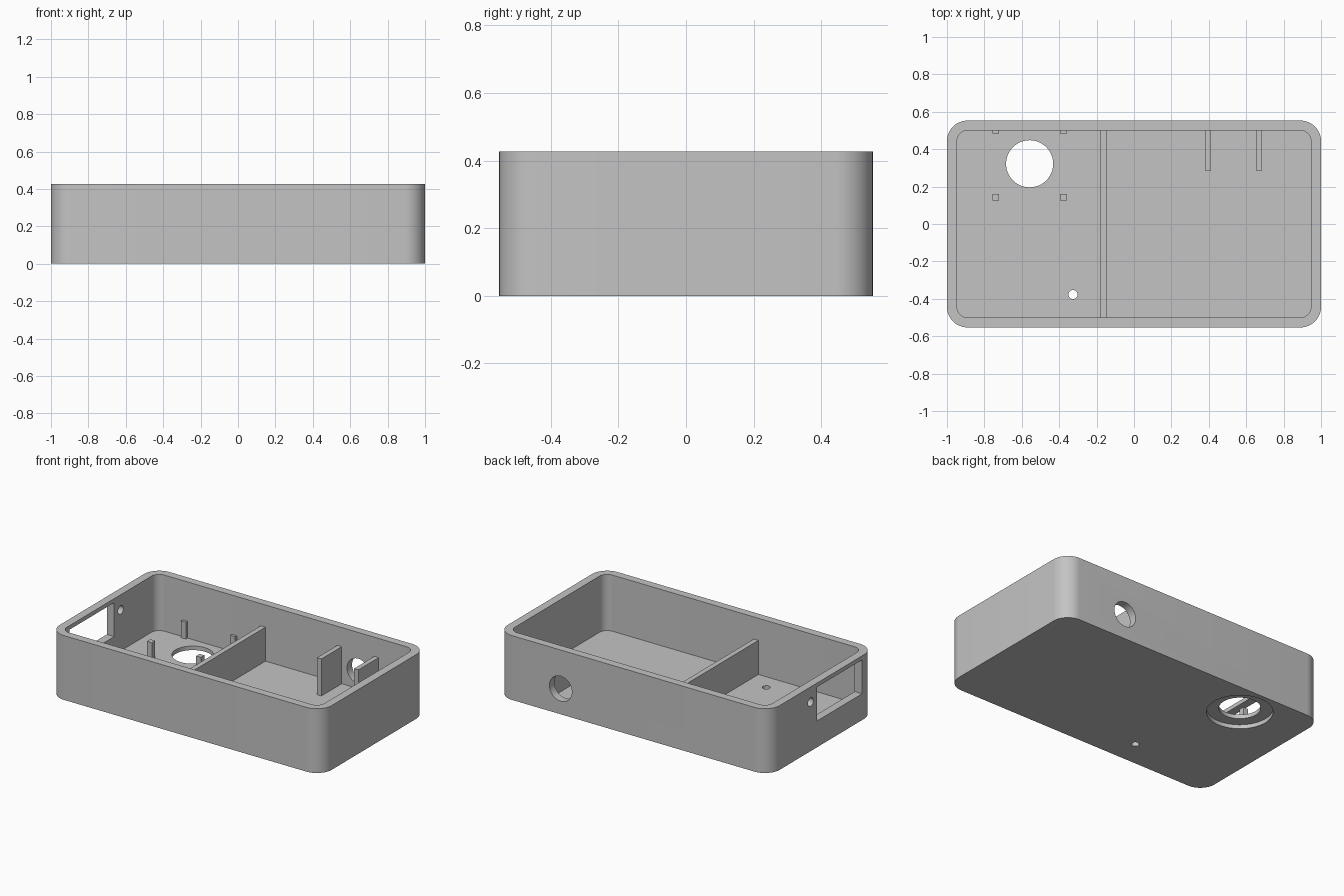
import bpy, bmesh, math
from mathutils import Matrix, Vector

cube = bpy.data.objects.get("Cube")
if cube:
    bpy.data.objects.remove(cube, do_unlink=True)

grey = bpy.data.materials.new("plain_grey")
grey.use_nodes = True
grey.diffuse_color = (0.55, 0.55, 0.55, 1)
grey.node_tree.nodes["Principled BSDF"].inputs["Base Color"].default_value = grey.diffuse_color

HEIGHT, FLOOR = 0.427, 0.054


def finish(name, bm):
    bmesh.ops.recalc_face_normals(bm, faces=bm.faces)
    mesh = bpy.data.meshes.new(name)
    bm.to_mesh(mesh)
    bm.free()
    mesh.materials.append(grey)
    obj = bpy.data.objects.new(name, mesh)
    bpy.context.collection.objects.link(obj)
    return obj


def block(name, low, high):
    """Box between two opposite corners."""
    low, high = Vector(low), Vector(high)
    bm = bmesh.new()
    place = Matrix.Translation((low + high) / 2) @ Matrix.Diagonal((high - low).to_4d())
    bmesh.ops.create_cube(bm, size=1, matrix=place)
    return finish(name, bm)


def rounded_block(name, half_x, half_y, radius, z0, z1, steps=12):
    """Upright prism with rounded vertical corners."""
    bm = bmesh.new()
    ring = []
    for quarter, (sx, sy) in enumerate([(1, 1), (-1, 1), (-1, -1), (1, -1)]):
        for i in range(steps + 1):
            a = (quarter + i / steps) * math.pi / 2
            ring.append(bm.verts.new((sx * (half_x - radius) + radius * math.cos(a),
                                      sy * (half_y - radius) + radius * math.sin(a), z0)))
    base = bm.faces.new(ring)
    top = bmesh.ops.extrude_face_region(bm, geom=[base])["geom"]
    bmesh.ops.translate(bm, vec=(0, 0, z1 - z0),
                        verts=[v for v in top if isinstance(v, bmesh.types.BMVert)])
    return finish(name, bm)


def rod(name, center, radius, depth, axis="Z"):
    """Cylinder along a chosen axis."""
    turn = {"X": Matrix.Rotation(math.pi / 2, 4, "Y"),
            "Y": Matrix.Rotation(math.pi / 2, 4, "X"), "Z": Matrix()}[axis]
    bm = bmesh.new()
    bmesh.ops.create_cone(bm, cap_ends=True, segments=48, radius1=radius, radius2=radius,
                          depth=depth, matrix=Matrix.Translation(center) @ turn)
    return finish(name, bm)


def cut(target, cutter):
    mod = target.modifiers.new("cut", "BOOLEAN")
    mod.operation = "DIFFERENCE"
    mod.solver = "EXACT"
    mod.object = cutter
    bpy.context.view_layer.objects.active = target
    bpy.ops.object.modifier_apply(modifier=mod.name)
    bpy.data.objects.remove(cutter, do_unlink=True)


# Open tray
tray = rounded_block("tray", 1, 0.553, 0.11, 0, HEIGHT)
cut(tray, rounded_block("cavity", 0.946, 0.5, 0.056, FLOOR, HEIGHT + 0.1))

# Floor openings: large hole with a recess underneath, and a small hole
hole_x, hole_y = -0.558, 0.322
cut(tray, rod("floor_hole", (hole_x, hole_y, 0), 0.126, 0.3))
cut(tray, rod("floor_recess", (hole_x, hole_y, 0), 0.2, FLOOR))
cut(tray, rod("small_floor_hole", (-0.326, -0.377, 0), 0.024, 0.3))

# Wall openings: round port at the back, window and small hole at one end
cut(tray, rod("back_port", (0.534, 0.53, 0.17), 0.083, 0.2, "Y"))
cut(tray, block("end_window", (-1.1, -0.42, 0.175), (-0.9, 0.052, 0.4)))
cut(tray, rod("end_hole", (-0.97, 0.12, 0.326), 0.028, 0.2, "X"))

bpy.ops.object.select_all(action="DESELECT")
tray.select_set(True)
bpy.context.view_layer.objects.active = tray
bpy.ops.object.shade_smooth_by_angle(angle=math.radians(30))

# Partition across the tray
sunk = FLOOR - 0.01
block("partition", (-0.182, -0.51, sunk), (-0.148, 0.51, 0.28))

# Two ribs beside the back port
for side, x in (("right", 0.396), ("left", 0.668)):
    block(side + "_rib", (x - 0.016, 0.287, sunk), (x + 0.016, 0.51, 0.3))

# Four square posts around the large hole
for side, dx in (("right", -0.181), ("left", 0.181)):
    for end, dy in (("front", -0.179), ("back", 0.179)):
        x, y = hole_x + dx, hole_y + dy
        block(f"{end}_{side}_post", (x - 0.018, y - 0.018, sunk), (x + 0.018, y + 0.018, 0.166))
